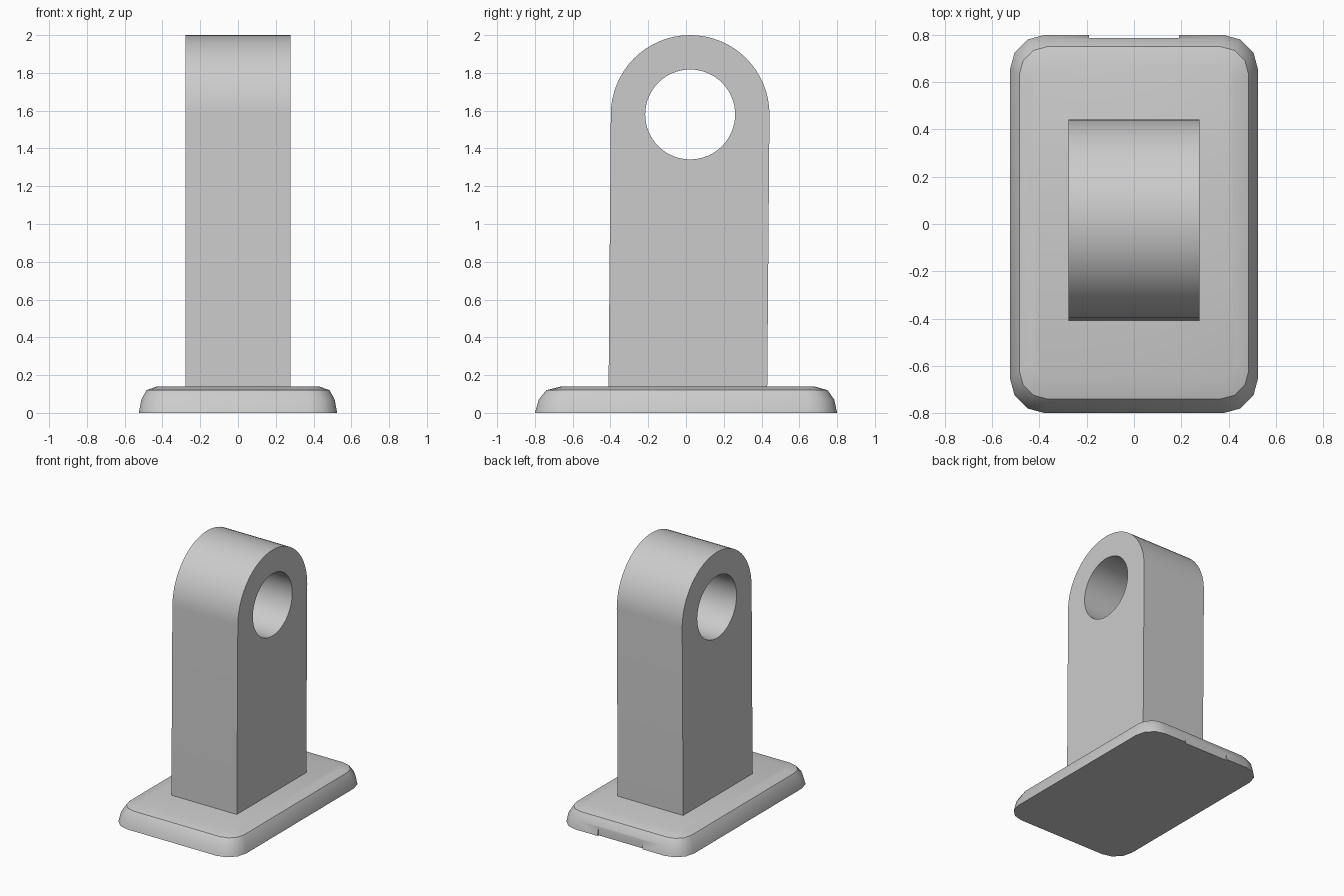
import bpy, bmesh
from math import sin, cos, pi, radians

if "Cube" in bpy.data.objects:
    bpy.data.objects.remove(bpy.data.objects["Cube"])

gray = bpy.data.materials.new("light_gray")
gray.use_nodes = True
gray.diffuse_color = (0.6, 0.6, 0.6, 1)
gray.node_tree.nodes["Principled BSDF"].inputs["Base Color"].default_value = (0.6, 0.6, 0.6, 1)


def select_only(obj):
    bpy.ops.object.select_all(action='DESELECT')
    obj.select_set(True)
    bpy.context.view_layer.objects.active = obj


def finish(obj):
    select_only(obj)
    obj.data.materials.clear()
    obj.data.materials.append(gray)
    bpy.ops.object.shade_smooth_by_angle(angle=radians(35))


def rounded_ring(bm, half_x, y0, y1, radius, z, steps=3):
    """One horizontal rounded rectangle of vertices."""
    corners = [(half_x, y1), (-half_x, y1), (-half_x, y0), (half_x, y0)]
    ring = []
    for i, (x, y) in enumerate(corners):
        cx = x - radius if x > 0 else x + radius
        cy = y - radius if y > 0 else y + radius
        for s in range(steps + 1):
            a = (i + s / steps) * pi / 2
            ring.append(bm.verts.new((cx + radius * cos(a), cy + radius * sin(a), z)))
    return ring


# Base plate: stacked rounded rectangles with a soft upper rim
bm = bmesh.new()
levels = [(0.525, -0.80, 0.80, 0.15, 0.0),
          (0.512, -0.78, 0.785, 0.14, 0.07),
          (0.485, -0.74, 0.75, 0.12, 0.12),
          (0.43, -0.66, 0.68, 0.07, 0.14)]
rings = [rounded_ring(bm, *level) for level in levels]
for low, high in zip(rings, rings[1:]):
    for i in range(len(low)):
        j = (i + 1) % len(low)
        bm.faces.new((low[i], low[j], high[j], high[i]))
bm.faces.new(rings[0][::-1])
bm.faces.new(rings[-1])
mesh = bpy.data.meshes.new("base_plate")
bm.to_mesh(mesh)
bm.free()
base = bpy.data.objects.new("base_plate", mesh)
bpy.context.collection.objects.link(base)

# Shallow notch in the back edge of the base
bpy.ops.mesh.primitive_cube_add(size=1, location=(0, 0.887, 0.02))
cutter = bpy.context.object
cutter.name = "notch_cutter"
cutter.scale = (0.38, 0.2, 0.12)
cutter.hide_render = True
select_only(base)
notch = base.modifiers.new("notch", 'BOOLEAN')
notch.operation = 'DIFFERENCE'
notch.object = cutter
bpy.ops.object.modifier_apply(modifier=notch.name)
bpy.data.objects.remove(cutter)
finish(base)

# Upright post: arch outline with a round hole, extruded sideways
centre_y, centre_z, outer, hole = 0.022, 1.58, 0.42, 0.238
arch = [(centre_y + outer * cos(pi * i / 32), centre_z + outer * sin(pi * i / 32))
        for i in range(33)]
arch += [(-0.41, 0.13), (0.43, 0.13)]
eye = [(centre_y + hole * cos(pi * i / 32), centre_z + hole * sin(pi * i / 32))
       for i in range(64)]
curve = bpy.data.curves.new("post", 'CURVE')
curve.dimensions = '2D'
curve.fill_mode = 'BOTH'
curve.extrude = 0.277
for outline in (arch, eye):
    spline = curve.splines.new('POLY')
    spline.points.add(len(outline) - 1)
    for point, (y, z) in zip(spline.points, outline):
        point.co = (y, z, 0, 1)
    spline.use_cyclic_u = True
post = bpy.data.objects.new("post", curve)
post.rotation_euler = (radians(90), 0, radians(90))
bpy.context.collection.objects.link(post)
select_only(post)
bpy.ops.object.convert(target='MESH')
post = bpy.context.object
bm = bmesh.new()
bm.from_mesh(post.data)
bmesh.ops.remove_doubles(bm, verts=bm.verts, dist=0.0001)
bmesh.ops.recalc_face_normals(bm, faces=bm.faces)
bm.to_mesh(post.data)
bm.free()
finish(post)
